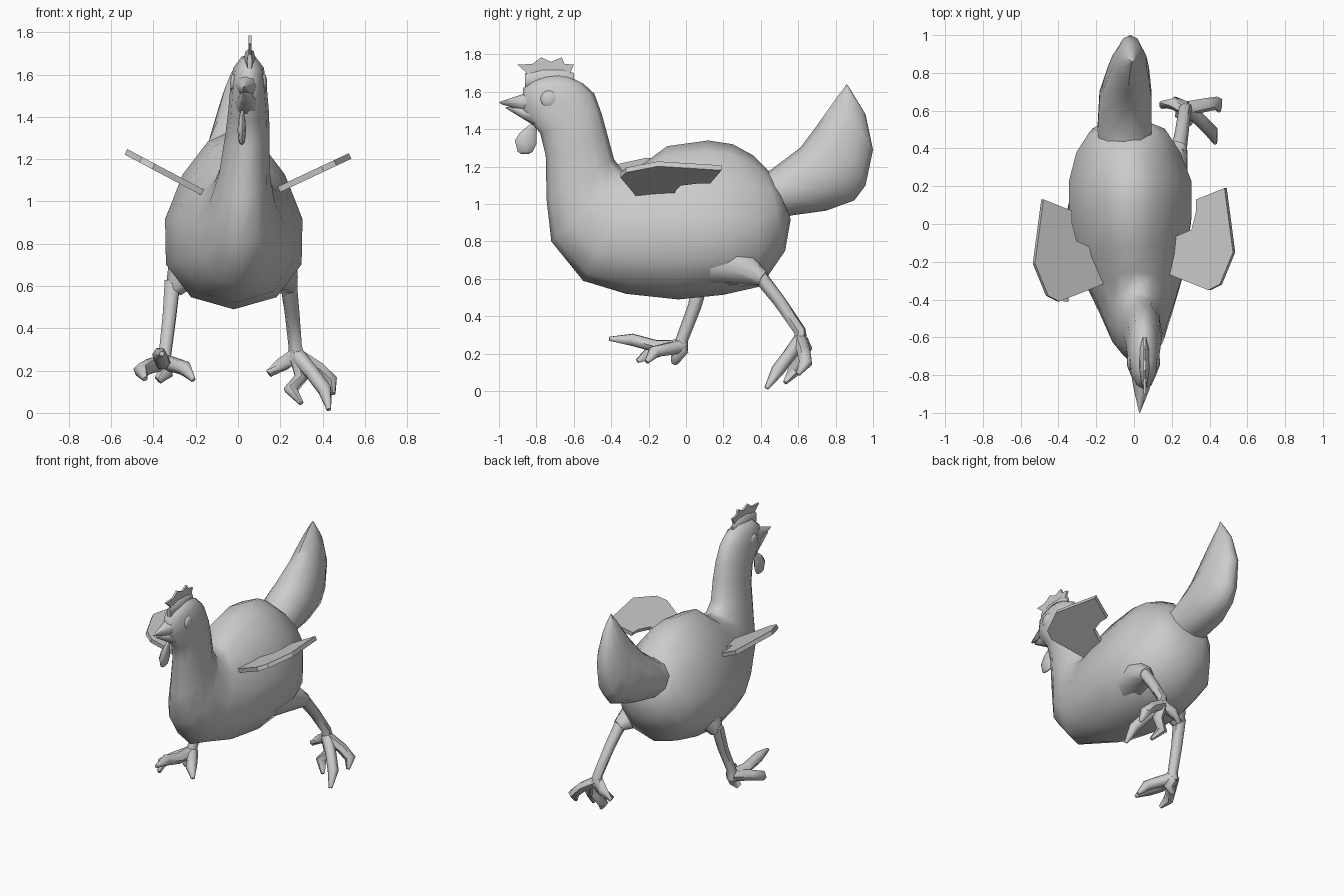
import bpy, bmesh, math
from mathutils import Vector


def finish(name, bm, angle=60):
    bmesh.ops.recalc_face_normals(bm, faces=bm.faces)
    me = bpy.data.meshes.new(name)
    bm.to_mesh(me)
    bm.free()
    ob = bpy.data.objects.new(name, me)
    bpy.context.collection.objects.link(ob)
    bpy.ops.object.select_all(action='DESELECT')
    ob.select_set(True)
    bpy.context.view_layer.objects.active = ob
    bpy.ops.object.shade_smooth_by_angle(angle=math.radians(angle))
    return ob


def skin(bm, rings):
    vr = [[bm.verts.new(p) for p in r] for r in rings]
    n = len(vr[0])
    for a, b in zip(vr, vr[1:]):
        for i in range(n):
            j = (i + 1) % n
            bm.faces.new((a[i], a[j], b[j], b[i]))
    bm.faces.new(vr[0])
    bm.faces.new(vr[-1])


def loft(name, sections, sides=12):
    """Section: back y, z, front y, z, half width, centre x, optional pear amount."""
    bm = bmesh.new()
    rings = []
    for ya, za, yb, zb, hw, cx, *pear in sections:
        k = pear[0] if pear else 0
        c = Vector((cx, (ya + yb) / 2, (za + zb) / 2))
        m = Vector((0, (ya - yb) / 2, (za - zb) / 2))
        ring = []
        for i in range(sides):
            t = 2 * math.pi * i / sides
            w = hw * math.sin(t) * (1 - k * math.cos(t))
            ring.append(c + m * math.cos(t) + Vector((w, 0, 0)))
        rings.append(ring)
    skin(bm, rings)
    return finish(name, bm)


def tube(bm, path, radii, sides=6):
    pts = [Vector(p) for p in path]
    rings = []
    for i, p in enumerate(pts):
        d = (pts[min(i + 1, len(pts) - 1)] - pts[max(i - 1, 0)]).normalized()
        u = d.cross(Vector((0.9, 0.1, 0.42))).normalized()
        v = d.cross(u)
        rings.append([p + radii[i] * (u * math.cos(t) + v * math.sin(t))
                      for t in (2 * math.pi * k / sides for k in range(sides))])
    skin(bm, rings)


def plate(name, pts, offset):
    """Solid slab from a 3D outline, thickened both ways along offset."""
    bm = bmesh.new()
    o = Vector(offset)
    skin(bm, [[Vector(p) - o for p in pts], [Vector(p) + o for p in pts]])
    return finish(name, bm, 30)


# Head, neck and body in one loft
loft("body", [
    (-.64, 1.69, -.80, 1.675, .035, .05),
    (-.55, 1.645, -.87, 1.62, .072, .05),
    (-.49, 1.59, -.88, 1.50, .086, .05),
    (-.45, 1.48, -.78, 1.38, .096, .05),
    (-.42, 1.37, -.75, 1.26, .105, .045),
    (-.385, 1.24, -.745, 1.02, .12, .03),
    (-.34, 1.18, -.72, .80, .155, .02),
    (-.25, 1.20, -.55, .59, .21, .01, .1),
    (-.10, 1.31, -.32, .52, .28, -.01, .25),
    (.12, 1.34, -.04, .49, .325, -.02, .28),
    (.25, 1.32, .20, .515, .325, -.02, .28),
    (.36, 1.26, .40, .56, .275, -.03, .25),
    (.43, 1.19, .53, .75, .21, -.03, .1),
    (.47, 1.13, .56, .92, .14, -.04)])

# Upright tail blade
loft("tail", [
    (.30, 1.15, .40, .90, .14, -.04),
    (.45, 1.18, .57, .94, .15, -.05),
    (.61, 1.30, .75, .965, .145, -.045),
    (.70, 1.42, .90, 1.02, .115, -.03),
    (.76, 1.505, .96, 1.10, .095, -.025),
    (.81, 1.575, 1.0, 1.29, .065, -.02),
    (.845, 1.62, .96, 1.48, .03, -.015),
    (.858, 1.642, .872, 1.625, .005, -.01)], 10)

# Beak, upper and lower halves
loft("upper_beak", [
    (-.80, 1.62, -.80, 1.48, .06, .045),
    (-.88, 1.585, -.88, 1.50, .04, .04),
    (-1.0, 1.545, -.99, 1.535, .004, .03)], 8)
loft("lower_beak", [
    (-.78, 1.53, -.78, 1.40, .06, .045),
    (-.88, 1.52, -.87, 1.455, .035, .04),
    (-.965, 1.52, -.96, 1.51, .005, .03)], 8)

# Wattle under the beak
loft("wattle", [
    (-.79, 1.43, -.83, 1.43, .008, .02),
    (-.80, 1.37, -.89, 1.38, .018, .018),
    (-.80, 1.32, -.915, 1.34, .02, .018),
    (-.82, 1.28, -.90, 1.28, .014, .018),
    (-.84, 1.268, -.88, 1.268, .004, .018)], 8)

# Comb, thick at the root and thin at the points
loft("comb_root", [
    (-.86, 1.70, -.86, 1.62, .012, .055),
    (-.76, 1.725, -.76, 1.62, .028, .055),
    (-.66, 1.725, -.66, 1.62, .026, .055),
    (-.60, 1.70, -.60, 1.62, .01, .055)], 8)
comb = [(-.90, 1.745), (-.82, 1.75), (-.775, 1.785), (-.72, 1.76), (-.665, 1.785),
        (-.65, 1.75), (-.60, 1.745), (-.63, 1.67), (-.72, 1.63), (-.86, 1.66), (-.85, 1.70)]
plate("comb", [(.057, y, z) for y, z in comb], (.007, 0, 0))

# Brow bulges, mostly sunk into the head
for s in (-1, 1):
    bm = bmesh.new()
    bmesh.ops.create_icosphere(bm, subdivisions=2, radius=.05)
    for v in bm.verts:
        v.co = Vector((v.co.x * .4 + .05 + s * .068, v.co.y - .73, v.co.z + 1.56))
    finish("eye", bm)

# Spread wings: thin slabs rising outward
wing = [(.10, -.23), (.21, -.275), (.40, -.35), (.46, -.32), (.53, -.15),
        (.485, .19), (.335, .13), (.335, .07), (.31, -.03), (.24, -.06), (.10, -.06)]
for s, dy, lift in ((1, 0, .47), (-1, -.06, .53)):
    plate("wing", [(s * x, y + dy, 1.06 + (x - .2) * lift) for x, y in wing],
          (-s * .006, 0, .013))

# Legs: thigh, shank and four toes
LEGS = [
    dict(thigh=[(.13, .14, .69), (.19, .29, .665), (.245, .415, .60)],
         shank=[(.235, .37, .645), (.255, .50, .48), (.27, .61, .32), (.28, .61, .25)],
         toes=[[(.28, .61, .27), (.35, .55, .19), (.41, .49, .11), (.43, .43, .015)],
               [(.28, .61, .27), (.38, .63, .21), (.44, .64, .15), (.45, .60, .09)],
               [(.28, .61, .26), (.30, .60, .17), (.25, .58, .11), (.30, .53, .045)],
               [(.28, .61, .28), (.21, .64, .23), (.145, .63, .185)]]),
    dict(thigh=[(-.17, .10, .80), (-.235, .10, .69), (-.305, .085, .58)],
         shank=[(-.31, .09, .62), (-.325, .045, .45), (-.345, -.02, .28), (-.35, -.03, .22)],
         toes=[[(-.35, -.02, .24), (-.36, -.16, .24), (-.37, -.29, .275), (-.36, -.41, .28)],
               [(-.35, -.02, .24), (-.42, -.13, .22), (-.46, -.20, .20), (-.44, -.26, .16)],
               [(-.35, -.02, .24), (-.28, -.12, .22), (-.25, -.17, .21), (-.21, -.21, .155)],
               [(-.35, -.02, .23), (-.34, -.05, .19), (-.38, -.06, .155)]])]
for leg in LEGS:
    bm = bmesh.new()
    tube(bm, leg["thigh"], (.13, .105, .042), 8)
    finish("thigh", bm)
    bm = bmesh.new()
    tube(bm, leg["shank"], (.042, .036, .033, .042))
    for t in leg["toes"]:
        tube(bm, t, (.04, .036, .036, .012) if len(t) == 4 else (.04, .036, .022))
    finish("leg_and_foot", bm)
